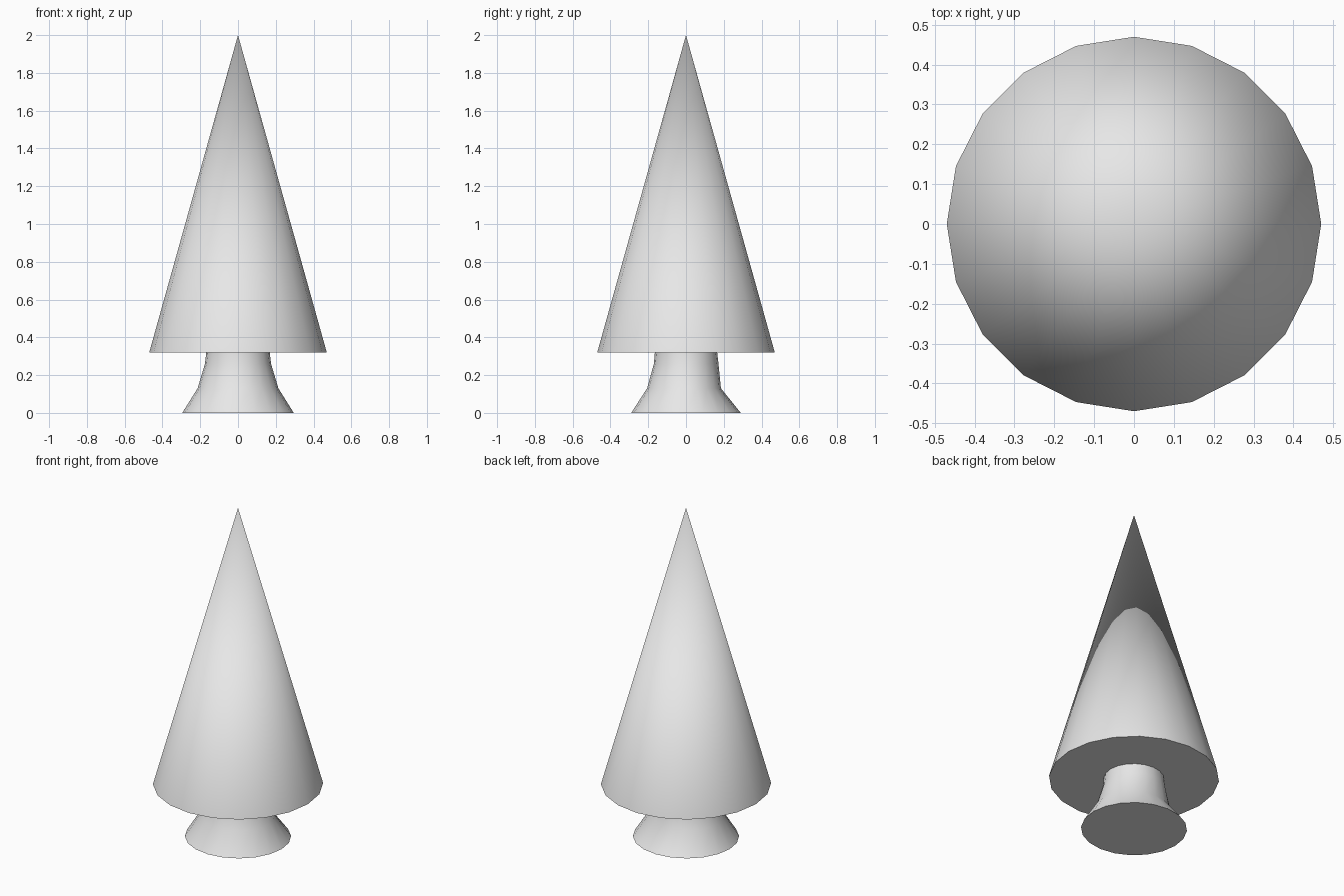
import bpy
import bmesh
from math import cos, sin, pi, radians

SIDES = 20

cube = bpy.data.objects.get("Cube")
if cube:
    bpy.data.objects.remove(cube, do_unlink=True)

grey = bpy.data.materials.new("light_grey")
grey.use_nodes = True
grey.diffuse_color = (0.8, 0.8, 0.8, 1)
grey.node_tree.nodes["Principled BSDF"].inputs["Base Color"].default_value = (0.8, 0.8, 0.8, 1)


def loft(name, rings, tip=None):
    """Skin rings of (z, x radius, front radius, back radius), capped or pointed."""
    bm = bmesh.new()
    loops = []
    for z, rx, front, back in rings:
        loop = []
        for i in range(SIDES):
            a = 2 * pi * i / SIDES
            ry = back if sin(a) > 0 else front
            loop.append(bm.verts.new((rx * cos(a), ry * sin(a), z)))
        loops.append(loop)
    bm.faces.new(loops[0][::-1])
    for low, high in zip(loops, loops[1:]):
        for i in range(SIDES):
            j = (i + 1) % SIDES
            bm.faces.new((low[i], low[j], high[j], high[i]))
    if tip is None:
        bm.faces.new(loops[-1])
    else:
        apex = bm.verts.new((0, 0, tip))
        for i in range(SIDES):
            bm.faces.new((loops[-1][i], loops[-1][(i + 1) % SIDES], apex))
    mesh = bpy.data.meshes.new(name)
    bm.to_mesh(mesh)
    bm.free()
    mesh.materials.append(grey)
    obj = bpy.data.objects.new(name, mesh)
    bpy.context.collection.objects.link(obj)
    bpy.ops.object.select_all(action="DESELECT")
    obj.select_set(True)
    bpy.context.view_layer.objects.active = obj
    bpy.ops.object.shade_smooth_by_angle(angle=radians(40))
    return obj


# Pointed foliage cone with a flat underside
loft("foliage", [(0.32, 0.47, 0.47, 0.47)], tip=2.0)

# Flared trunk, pinched a little more at the back
loft("trunk", [
    (0.0, 0.295, 0.29, 0.29),
    (0.13, 0.214, 0.206, 0.185),
    (0.26, 0.175, 0.17, 0.172),
    (0.32, 0.168, 0.165, 0.165),
])
